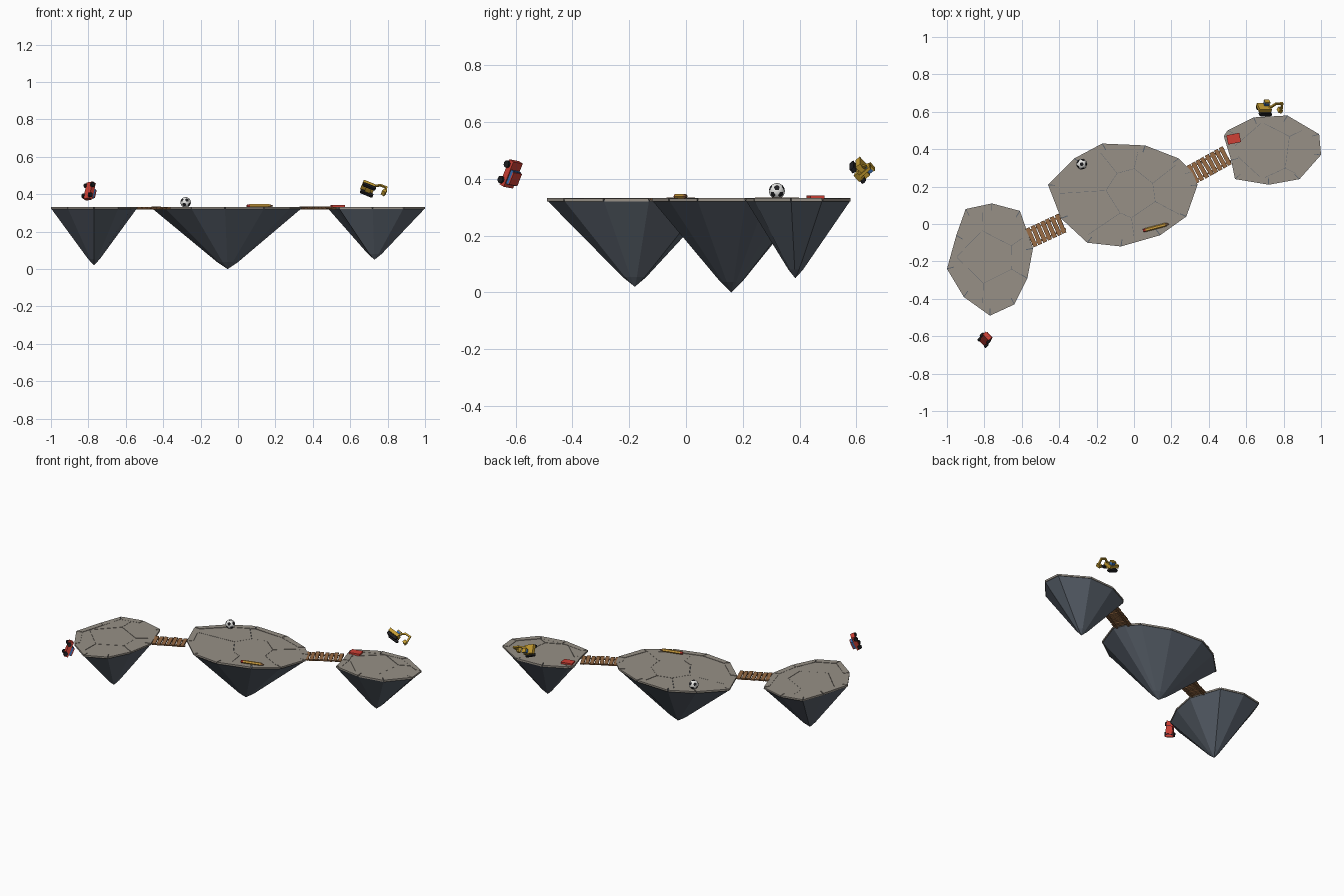
import bpy, bmesh, math, random
from mathutils import Vector, Matrix, Euler

random.seed(4)
cube = bpy.data.objects.get("Cube")
if cube:
    bpy.data.objects.remove(cube, do_unlink=True)


def material(name, r, g, b):
    m = bpy.data.materials.new(name)
    m.use_nodes = True
    m.diffuse_color = (r, g, b, 1)
    m.node_tree.nodes["Principled BSDF"].inputs["Base Color"].default_value = (r, g, b, 1)
    return m


ROCK = material("slate rock", 0.105, 0.125, 0.155)
STONE = material("warm grey stone", 0.31, 0.28, 0.24)
WOOD = material("brown wood", 0.32, 0.15, 0.06)
RED = material("red", 0.62, 0.05, 0.035)
YELLOW = material("machine yellow", 0.55, 0.33, 0.03)
AMBER = material("amber", 0.65, 0.36, 0.05)
BLACK = material("black", 0.012, 0.012, 0.014)
WHITE = material("white", 0.8, 0.8, 0.78)
BLUE = material("window blue", 0.04, 0.15, 0.42)


def finish(name, bm, mats, frame=Matrix()):
    bmesh.ops.recalc_face_normals(bm, faces=bm.faces)
    me = bpy.data.meshes.new(name)
    bm.to_mesh(me)
    bm.free()
    ob = bpy.data.objects.new(name, me)
    for m in mats:
        me.materials.append(m)
    ob.matrix_world = frame
    bpy.context.scene.collection.objects.link(ob)
    return ob


def box(bm, loc, size, rot=(0, 0, 0)):
    m = Matrix.LocRotScale(Vector(loc), Euler(rot), Vector(size))
    bmesh.ops.create_cube(bm, size=1, matrix=m)


def cylinder(bm, loc, radius, depth, rot, sides=12, top=None):
    m = Matrix.LocRotScale(Vector(loc), Euler(rot), None)
    bmesh.ops.create_cone(bm, cap_ends=True, segments=sides, radius1=radius,
                          radius2=radius if top is None else top, depth=depth, matrix=m)


def prism(bm, pts, z0, z1):
    low = [bm.verts.new((p.x, p.y, z0)) for p in pts]
    high = [bm.verts.new((p.x, p.y, z1)) for p in pts]
    bm.faces.new(low[::-1])
    bm.faces.new(high)
    for i in range(len(pts)):
        j = (i + 1) % len(pts)
        bm.faces.new((low[i], low[j], high[j], high[i]))


def clip(poly, point, normal):
    # Keep the part of a polygon behind a line
    out = []
    for a, b in zip(poly, poly[1:] + poly[:1]):
        da, db = (a - point).dot(normal), (b - point).dot(normal)
        if da <= 0:
            out.append(a)
        if da * db < 0:
            out.append(a.lerp(b, da / (da - db)))
    return out


TOP = 0.325


def island(name, outline, tip, stones):
    pts = [Vector(p) for p in outline]
    tip = Vector(tip)
    mid = sum(pts, Vector((0, 0))) / len(pts)

    # Faceted rock cone with a blunt point
    bm = bmesh.new()
    rim = [bm.verts.new((p.x, p.y, TOP)) for p in pts]
    ring = [bm.verts.new(v.co.lerp(tip, 0.86) - Vector((0, 0, 0.008))) for v in rim]
    end = bm.verts.new(tip)
    bm.faces.new(rim)
    for i in range(len(pts)):
        j = (i + 1) % len(pts)
        bm.faces.new((rim[i], ring[i], ring[j], rim[j]))
        bm.faces.new((ring[i], end, ring[j]))
    finish(name + "_rock", bm, [ROCK])

    # Border blocks along every edge
    inner = [p + (mid - p).normalized() * 0.038 for p in pts]
    bm = bmesh.new()
    for i in range(len(pts)):
        j = (i + 1) % len(pts)
        t = 0.015
        prism(bm, [pts[i].lerp(pts[j], t), pts[j].lerp(pts[i], t),
                   inner[j].lerp(inner[i], t), inner[i].lerp(inner[j], t)],
              TOP - 0.004, 0.332 + random.uniform(-0.001, 0.001))
    finish(name + "_border", bm, [STONE])

    # Irregular paving slabs: each keeps the area nearest its own seed
    seeds = [mid]
    for i in range(stones):
        a = math.tau * (i + random.uniform(-0.2, 0.2)) / stones
        seeds.append(mid + Vector((math.cos(a), math.sin(a))) * random.uniform(0.2, 0.27))
    bm = bmesh.new()
    for s in seeds:
        cell = inner
        for o in seeds:
            if o is not s:
                n = (o - s).normalized()
                cell = clip(cell, (s + o) / 2 - n * 0.0008, n)
        if len(cell) > 2:
            prism(bm, cell, TOP - 0.002, 0.330 + random.uniform(-0.001, 0.001))
    finish(name + "_paving", bm, [STONE])


island("right_island",
       [(-.90, .08), (-.76, .11), (-.61, .07), (-.54, -.13), (-.57, -.29), (-.64, -.43),
        (-.77, -.49), (-.91, -.39), (-1, -.24), (-.95, -.06)], (-.77, -.18, .02), 5)
island("centre_island",
       [(-.17, .43), (.06, .42), (.24, .35), (.31, .28), (.34, .21), (.28, .04), (.14, -.06),
        (-.07, -.12), (-.25, -.10), (-.39, .03), (-.46, .21), (-.32, .35)], (-.055, .16, 0), 7)
island("left_island",
       [(.50, .50), (.64, .57), (.82, .58), (.99, .48), (1, .37), (.885, .24), (.72, .21),
        (.54, .24), (.52, .34), (.48, .47)], (.73, .385, .05), 5)


def bridge(name, centre, angle, length, planks):
    frame = Matrix.Translation(centre) @ Matrix.Rotation(math.radians(angle), 4, "Z")
    bm = bmesh.new()
    step = length / planks
    for i in range(planks):
        x = (i + 0.5) * step - length / 2
        box(bm, (x, 0, random.uniform(-.002, .002)), (step * 0.8, 0.108, 0.008),
            (0, random.uniform(-.1, .1), random.uniform(-.06, .06)))
    finish(name + "_planks", bm, [WOOD], frame)
    bm = bmesh.new()
    for y in (-0.036, 0.036):
        box(bm, (0, y, -0.007), (length, 0.01, 0.007))
    finish(name + "_beams", bm, [WOOD], frame)


bridge("right_bridge", (-.47, -.035, .328), 25, .20, 7)
bridge("left_bridge", (.402, .315, .328), 29, .225, 8)

# Ball with dark patches round the twelve corners of an icosahedron
bm = bmesh.new()
bmesh.ops.create_icosphere(bm, subdivisions=1, radius=1)
corners = [v.co.normalized() for v in bm.verts]
bm.free()
bm = bmesh.new()
bmesh.ops.create_icosphere(bm, subdivisions=4, radius=0.028)
for f in bm.faces:
    c = f.calc_center_median().normalized()
    f.material_index = int(max(c.dot(k) for k in corners) > 0.935)
    f.smooth = True
finish("ball", bm, [WHITE, BLACK], Matrix.Translation((-.28, .32, .357)))

# Flat red block
bm = bmesh.new()
box(bm, (.533, .456, .336), (.07, .05, .012), (0, 0, .2))
finish("red_block", bm, [RED])

# Pencil lying on the paving
frame = Matrix.Translation((.115, -.018, .338)) @ Matrix.Rotation(0.26, 4, "Z")
lie = (0, math.pi / 2, 0)
for name, x, r, depth, top, mat in (("pencil_shaft", 0, .010, .11, .010, AMBER),
                                    ("pencil_point", .065, .010, .02, .002, WOOD),
                                    ("pencil_eraser", -.062, .009, .014, .009, RED)):
    bm = bmesh.new()
    cylinder(bm, (x, 0, 0), r, depth, lie, 6, top)
    finish(name, bm, [mat], frame)

# Tumbling toy car: local x is the nose, local z the roof
nose = Vector((.2, .36, .91)).normalized()
roof = Vector((.7, .6, -.39))
roof = (roof - nose * roof.dot(nose)).normalized()
frame = Matrix((nose, roof.cross(nose), roof)).transposed().to_4x4()
frame.translation = (-.79, -.612, .415)
bm = bmesh.new()
box(bm, (0, 0, -.006), (.096, .046, .024))
box(bm, (-.008, 0, .022), (.046, .040, .006))
finish("car_body", bm, [RED], frame)
bm = bmesh.new()
box(bm, (-.008, 0, .0125), (.052, .038, .014))
finish("car_windows", bm, [BLUE], frame)
bm = bmesh.new()
for x in (-.03, .03):
    for y in (-.025, .025):
        cylinder(bm, (x, y, -.016), .013, .012, (math.pi / 2, 0, 0))
finish("car_wheels", bm, [BLACK], frame)

# Tilted digger: local x points along the arm
frame = (Matrix.Translation((.70, .62, .435)) @ Matrix.Rotation(math.radians(22), 4, "Y")
         @ Matrix.Rotation(math.radians(-50), 4, "X"))
bm = bmesh.new()
for y in (-.026, .026):
    box(bm, (0, y, -.02), (.055, .016, .018))
    for x in (-.0275, .0275):
        cylinder(bm, (x, y, -.02), .009, .016, (math.pi / 2, 0, 0))
finish("digger_tracks", bm, [BLACK], frame)
bm = bmesh.new()
box(bm, (0, 0, -.014), (.03, .04, .014))
box(bm, (-.006, 0, .003), (.07, .056, .02))
box(bm, (.008, .014, .034), (.03, .026, .006))
finish("digger_body", bm, [YELLOW], frame)
bm = bmesh.new()
box(bm, (.008, .014, .022), (.026, .023, .02))
finish("digger_cab_windows", bm, [BLUE], frame)
# Arm: boom, stick and bucket chained through joints
joints = [Vector((.022, -.012, .012)), Vector((.05, -.012, .04)),
          Vector((.085, -.012, .042)), Vector((.091, -.012, .004))]
bm = bmesh.new()
for a, b in zip(joints, joints[1:]):
    d = b - a
    box(bm, (a + b) / 2, (d.length + .008, .010, .010), (0, -math.atan2(d.z, d.x), 0))
box(bm, (.084, -.012, -.004), (.02, .03, .02), (0, .3, 0))
finish("digger_arm", bm, [YELLOW], frame)
